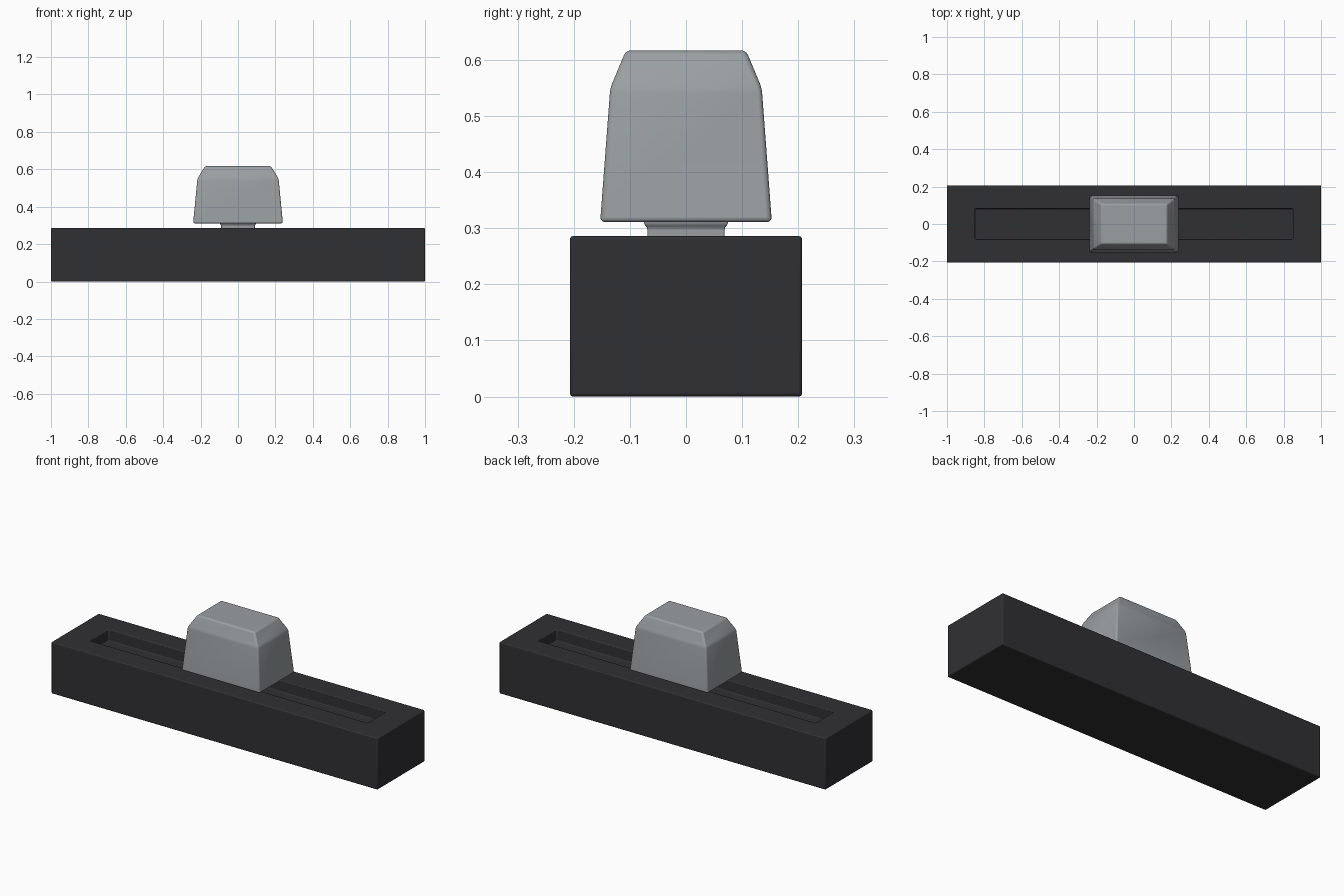
import bpy, bmesh, math

if "Cube" in bpy.data.objects:
    bpy.data.objects.remove(bpy.data.objects["Cube"])


def material(name, color):
    m = bpy.data.materials.new(name)
    m.diffuse_color = (*color, 1)
    m.use_nodes = True
    m.node_tree.nodes["Principled BSDF"].inputs["Base Color"].default_value = m.diffuse_color
    return m


def loft(name, rings, mat, bevel):
    """Closed solid through rectangular rings of (half x, half y, z)."""
    bm = bmesh.new()
    loops = [[bm.verts.new((sx * hx, sy * hy, z))
              for sx, sy in ((-1, -1), (1, -1), (1, 1), (-1, 1))]
             for hx, hy, z in rings]
    for a, b in zip(loops, loops[1:]):
        for i in range(4):
            j = (i + 1) % 4
            bm.faces.new((a[i], a[j], b[j], b[i]))
    bm.faces.new(loops[0][::-1])
    bm.faces.new(loops[-1])
    bmesh.ops.recalc_face_normals(bm, faces=bm.faces[:])
    mesh = bpy.data.meshes.new(name)
    bm.to_mesh(mesh)
    bm.free()
    mesh.materials.append(mat)
    ob = bpy.data.objects.new(name, mesh)
    bpy.context.collection.objects.link(ob)
    mod = ob.modifiers.new("Bevel", 'BEVEL')
    mod.width = bevel
    mod.segments = 3
    mod.limit_method = 'ANGLE'
    mod.angle_limit = math.radians(15)
    bpy.ops.object.select_all(action='DESELECT')
    ob.select_set(True)
    bpy.context.view_layer.objects.active = ob
    bpy.ops.object.shade_smooth_by_angle(angle=math.radians(35))
    return ob


dark = material("dark_plastic", (0.03, 0.03, 0.034))
grey = material("grey_plastic", (0.32, 0.345, 0.36))

# Housing with the long slot sunk into its top
loft("housing", [(1.0, 0.207, 0), (1.0, 0.207, 0.286),
                 (0.85, 0.081, 0.286), (0.85, 0.081, 0.222)], dark, 0.006)

# Stem rising from the slot, flared under the cap
loft("slider_stem", [(0.09, 0.069, 0.215), (0.09, 0.069, 0.300),
                     (0.096, 0.075, 0.308), (0.096, 0.075, 0.320)], grey, 0.003)

# Tapered cap with chamfered shoulders
loft("slider_cap", [(0.240, 0.153, 0.311), (0.217, 0.135, 0.550),
                    (0.176, 0.107, 0.617)], grey, 0.008)
